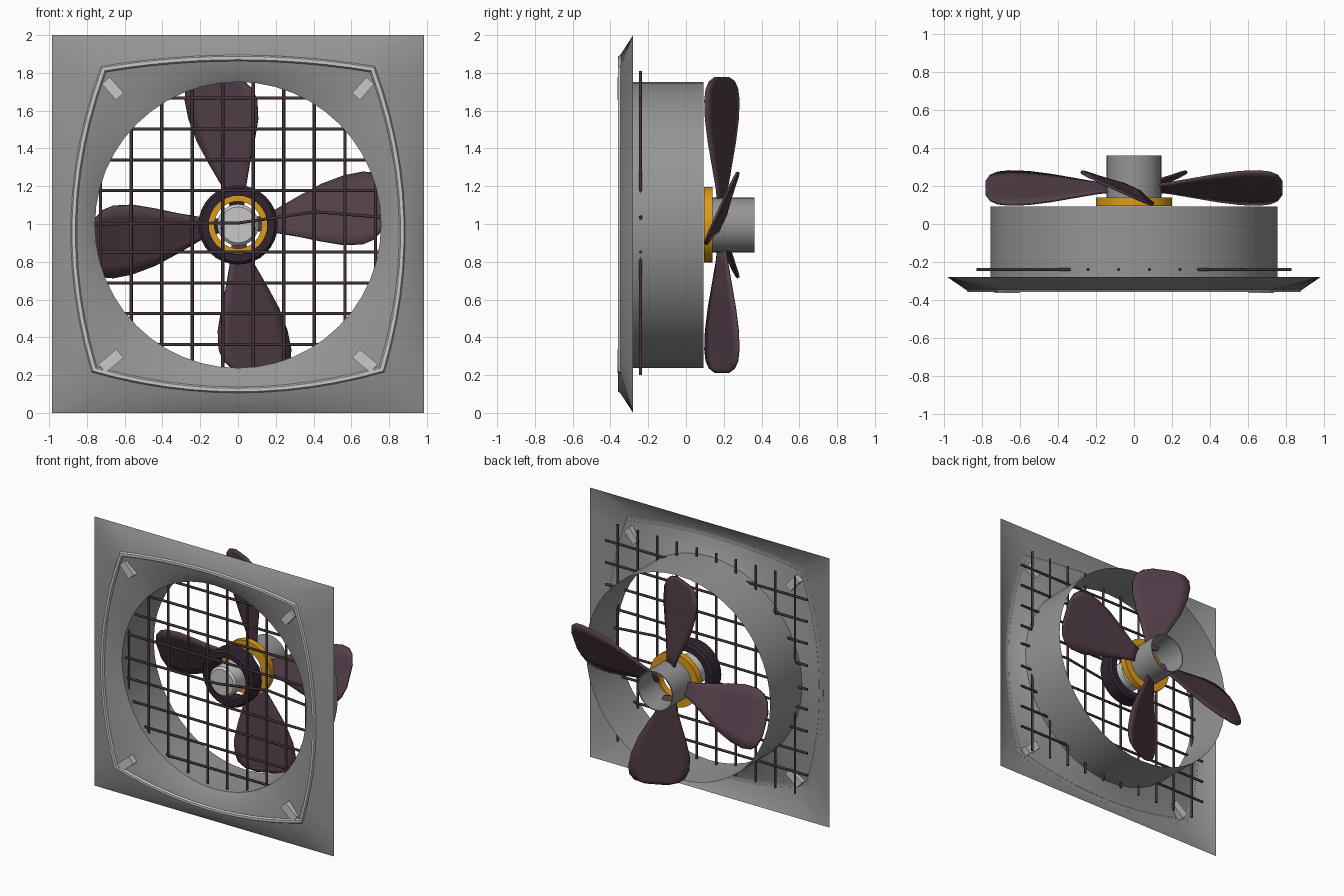
import bpy, bmesh, math
from mathutils import Vector, Matrix

if "Cube" in bpy.data.objects:
    bpy.data.objects.remove(bpy.data.objects["Cube"])

CZ = 0.995  # height of the fan axis


def material(name, col):
    m = bpy.data.materials.new(name)
    m.diffuse_color = (*col, 1)
    m.use_nodes = True
    m.node_tree.nodes["Principled BSDF"].inputs["Base Color"].default_value = m.diffuse_color
    return m


GREY = material("frame grey", (0.30, 0.30, 0.30))
LIGHT = material("light grey", (0.58, 0.58, 0.58))
PLUM = material("plum blades", (0.085, 0.048, 0.066))
WIRE = material("wire brown", (0.055, 0.034, 0.040))
DARK = material("dark motor", (0.030, 0.018, 0.030))
ORANGE = material("orange ring", (0.72, 0.33, 0.010))


def make(name, verts, faces, mat, angle=35):
    me = bpy.data.meshes.new(name)
    me.from_pydata(verts, [], faces)
    bm = bmesh.new()
    bm.from_mesh(me)
    bmesh.ops.recalc_face_normals(bm, faces=bm.faces[:])
    bm.to_mesh(me)
    bm.free()
    me.materials.append(mat)
    ob = bpy.data.objects.new(name, me)
    bpy.context.collection.objects.link(ob)
    bpy.ops.object.select_all(action='DESELECT')
    bpy.context.view_layer.objects.active = ob
    ob.select_set(True)
    bpy.ops.object.shade_smooth_by_angle(angle=math.radians(angle))
    return ob


def loft(name, loops, mat, closed=False, caps=False):
    """Skin a row of equal closed loops."""
    n, k = len(loops[0]), len(loops)
    verts = [p for l in loops for p in l]
    faces = []
    for a in range(k if closed else k - 1):
        b = (a + 1) % k
        for i in range(n):
            j = (i + 1) % n
            faces.append((a * n + i, a * n + j, b * n + j, b * n + i))
    if caps:
        faces += [tuple(range(n)), tuple(range((k - 1) * n, k * n))]
    return make(name, verts, faces, mat)


def lathe(name, profile, mat, n=32, closed=False, caps=False):
    """Spin (radius, y) points about the fan axis."""
    loops = [[(r * math.cos(2 * math.pi * i / n), y, CZ + r * math.sin(2 * math.pi * i / n))
              for i in range(n)] for r, y in profile]
    return loft(name, loops, mat, closed, caps)


# ---- front frame: square edge, bowed ridge, round opening
SEG = 12


def bowed(corners, bulge, y, scale=1.0):
    pts = []
    for k in range(4):
        a, b = Vector(corners[k]), Vector(corners[(k + 1) % 4])
        d = (b - a).normalized()
        out = Vector((d.y, -d.x))
        for i in range(SEG):
            t = i / SEG
            p = a.lerp(b, t) + out * bulge[k] * 4 * t * (1 - t)
            pts.append((p.x * scale, y, CZ + (p.y - CZ) * scale))
    return pts


square = [(-.985, 0), (.985, 0), (.985, 2), (-.985, 2)]
ridge = [(-.775, .215), (.775, .215), (.725, 1.835), (-.725, 1.835)]
bow = (.11, .135, .06, .135)
R = 0.757
circle = [(R * math.cos(a), -.28, CZ + R * math.sin(a))
          for a in (math.radians(-135) + 2 * math.pi * i / (4 * SEG) for i in range(4 * SEG))]
loft("frame", [bowed(square, (0,) * 4, -.28), bowed(ridge, bow, -.348),
               bowed(ridge, bow, -.348, .963), circle], GREY)
loft("frame_rim", [bowed(ridge, bow, -.347, 1.0), bowed(ridge, bow, -.360, .992),
                   bowed(ridge, bow, -.360, .972), bowed(ridge, bow, -.347, .963)], LIGHT)

# ---- air duct
lathe("duct", [(R, -.28), (R, .092)], GREY, 48)


# ---- corner tabs
def tab(name, p, q, w):
    p, q = Vector((p[0], 0, p[1])), Vector((q[0], 0, q[1]))
    d = q - p
    s = Vector((-d.z, 0, d.x)).normalized() * w / 2
    loops = [[tuple(v + Vector((0, y, 0))) for v in (p - s, q - s, q + s, p + s)]
             for y in (-.363, -.30)]
    loft(name, loops, LIGHT, caps=True)


for s, side in ((-1, "left"), (1, "right")):
    tab("upper_tab_" + side, (s * .70, 1.76), (s * .625, 1.675), .055)
    tab("lower_tab_" + side, (s * .72, .235), (s * .625, .315), .06)

# ---- wire guard
cu = bpy.data.curves.new("wire_guard", 'CURVE')
cu.dimensions = '3D'
cu.bevel_depth = .009
cu.bevel_resolution = 1
cu.use_fill_caps = True
cu.materials.append(WIRE)


def wire(pts):
    sp = cu.splines.new('POLY')
    sp.points.add(len(pts) - 1)
    for q, (x, z) in zip(sp.points, pts):
        q.co = (x, -.24, z, 1)


for i in range(10):
    x = -.728 + i * .1618
    wire([(x, .20), (x, 1.81)])
for i in range(9):
    z = .362 + i * .163
    if i == 4:  # the bent middle wire
        wire([(-.83, 1.0), (0, 1.005), (.41, 1.065), (.83, 1.03)])
    else:
        wire([(-.83, z), (.83, z)])
bpy.context.collection.objects.link(bpy.data.objects.new("wire_guard", cu))

# ---- motor and hub
lathe("motor_ring", [(.195, -.13), (.21, -.115), (.21, -.02), (.195, -.005),
                     (.155, -.005), (.155, -.13)], DARK, closed=True)
lathe("motor_core", [(.095, -.19), (.11, -.175), (.11, 0)], LIGHT, caps=True)
lathe("orange_ring", [(.20, .095), (.20, .14), (.125, .14), (.125, .095)], ORANGE, closed=True)
lathe("hub", [(.145, .13), (.145, .362), (.138, .362), (.138, .13)], GREY, closed=True)

# ---- blades: (radius, low edge, high edge) stations, pitched across the width
stations = [(.10, -.03, .04), (.20, -.04, .08), (.32, -.06, .15), (.44, -.085, .215),
            (.56, -.105, .26), (.66, -.10, .28), (.72, -.075, .275), (.76, -.03, .245),
            (.783, .04, .18)]
COLS = 6
for b in range(4):
    rot = Matrix.Rotation(b * math.pi / 2, 2)
    verts = []
    for r, lo, hi in stations:
        for c in range(COLS + 1):
            u = c / COLS
            t = lo + (hi - lo) * u
            p = rot @ Vector((r, t))
            y = .19 + .46 * (t - (lo + hi) / 2)
            verts.append((p.x, y, CZ + p.y))
    w = COLS + 1
    faces = [(i * w + c, i * w + c + 1, (i + 1) * w + c + 1, (i + 1) * w + c)
             for i in range(len(stations) - 1) for c in range(COLS)]
    ob = make("blade_%d" % (b + 1), verts, faces, PLUM)
    mod = ob.modifiers.new("thickness", 'SOLIDIFY')
    mod.thickness = .014
    mod.offset = 0
